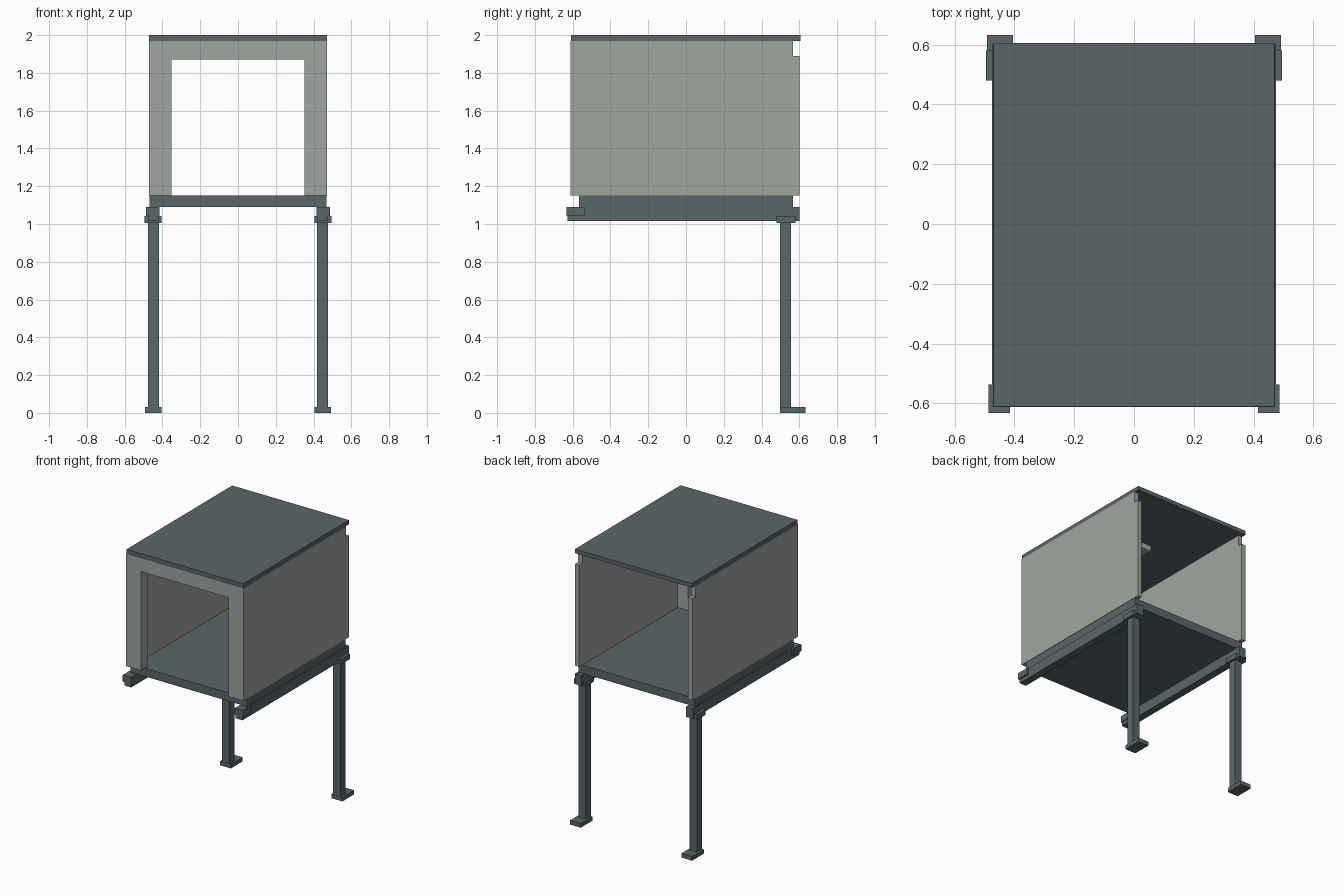
import bpy

old = bpy.data.objects.get("Cube")
if old:
    bpy.data.objects.remove(old, do_unlink=True)


def make_material(name, rgb):
    mat = bpy.data.materials.new(name)
    mat.use_nodes = True
    color = (*rgb, 1.0)
    mat.diffuse_color = color
    bsdf = mat.node_tree.nodes["Principled BSDF"]
    bsdf.inputs["Base Color"].default_value = color
    return mat


slate = make_material("dark slate", (0.10, 0.135, 0.145))
pale = make_material("pale grey", (0.35, 0.38, 0.35))


def box(name, xs, ys, zs, mat):
    """Axis-aligned box given by its (low, high) limits on each axis."""
    bpy.ops.mesh.primitive_cube_add(size=1)
    obj = bpy.context.object
    obj.name = name
    spans = (xs, ys, zs)
    for v in obj.data.vertices:
        v.co = [lo if c < 0 else hi for c, (lo, hi) in zip(v.co, spans)]
    obj.data.materials.append(mat)
    return obj


def pair(name, xs, ys, zs, mat):
    """Matching boxes on the left (+x) and right (-x)."""
    box("left_" + name, xs, ys, zs, mat)
    box("right_" + name, (-xs[1], -xs[0]), ys, zs, mat)


# Roof and floor slabs
box("roof", (-0.47, 0.47), (-0.61, 0.605), (1.97, 2.0), slate)
box("floor", (-0.469, 0.469), (-0.567, 0.567), (1.09, 1.15), slate)

# Side walls, with a rear strip that stops short of the roof
pair("wall", (0.438, 0.472), (-0.53, 0.567), (1.15, 1.97), pale)
pair("wall_rear_strip", (0.438, 0.472), (0.567, 0.602), (1.15, 1.89), pale)

# Open front frame
pair("front_jamb", (0.353, 0.472), (-0.612, -0.53), (1.15, 1.97), pale)
box("front_header", (-0.353, 0.353), (-0.612, -0.53), (1.87, 1.97), pale)

# Small ceiling fixture
box("ceiling_fixture", (-0.08, 0.08), (-0.08, 0.08), (1.93, 1.97), pale)

# Floor rails with front collars
pair("rail", (0.42, 0.475), (-0.628, 0.60), (1.015, 1.09), slate)
pair("rail_front_collar", (0.415, 0.486), (-0.632, -0.537), (1.042, 1.089), slate)

# Rear legs with brackets and feet
pair("rear_leg", (0.418, 0.476), (0.498, 0.556), (0.0, 1.02), slate)
pair("leg_bracket", (0.405, 0.495), (0.48, 0.58), (1.005, 1.042), slate)
pair("foot", (0.405, 0.492), (0.497, 0.632), (0.0, 0.03), slate)
